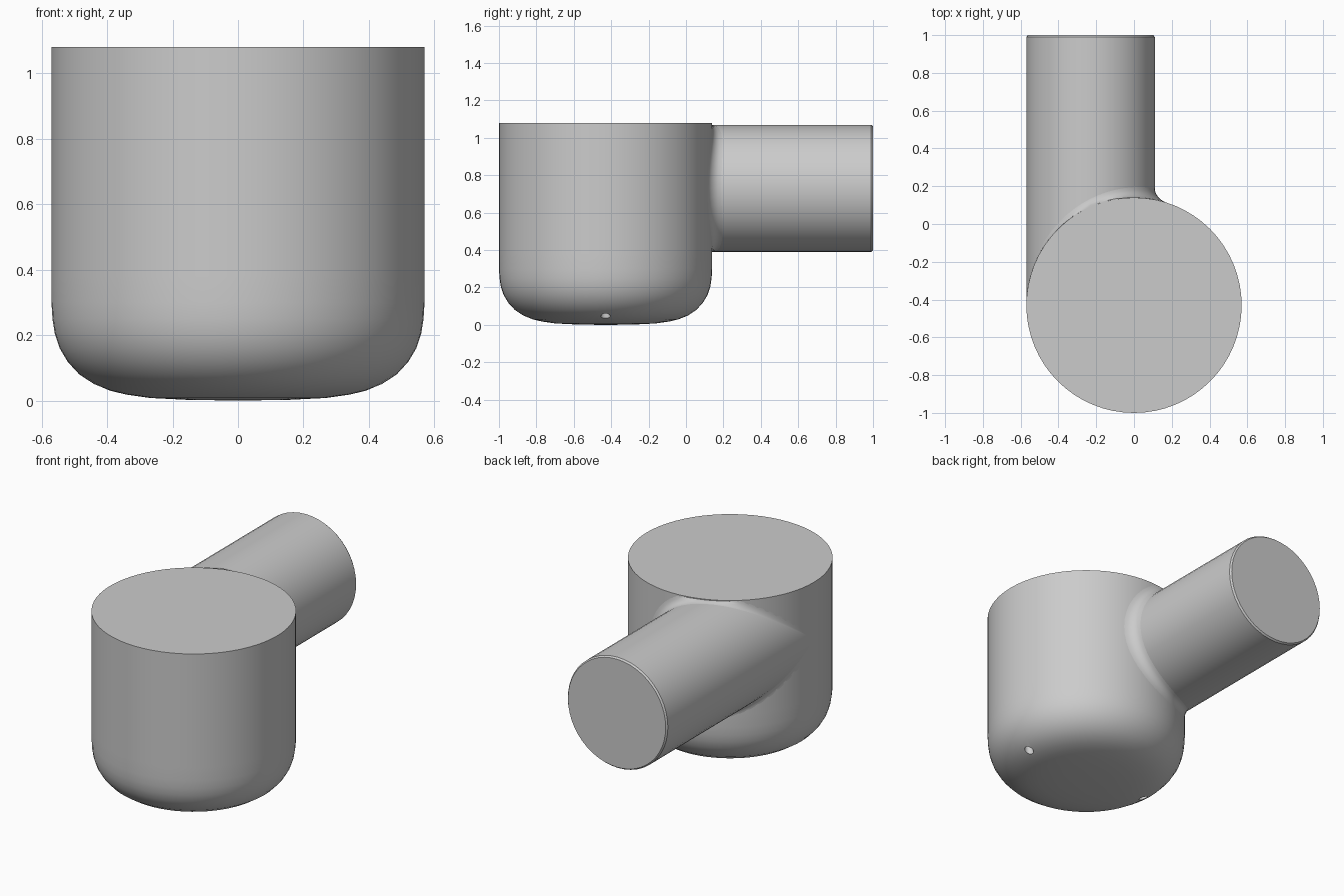
import bpy, bmesh, math
from mathutils import Matrix, Vector

cube = bpy.data.objects.get("Cube")
if cube:
    bpy.data.objects.remove(cube, do_unlink=True)

GREY = (0.6, 0.6, 0.6, 1.0)
mat = bpy.data.materials.new("plain grey")
mat.use_nodes = True
mat.diffuse_color = GREY
for node in mat.node_tree.nodes:
    if node.type == 'BSDF_PRINCIPLED':
        node.inputs["Base Color"].default_value = GREY

BODY_R, BODY_Y, TOP = 0.57, -0.43, 1.08
PIPE_R, PIPE_X, PIPE_Z = 0.34, -0.23, 0.73


def finish(name, bm):
    bmesh.ops.remove_doubles(bm, verts=bm.verts, dist=0.0002)
    bmesh.ops.recalc_face_normals(bm, faces=bm.faces)
    mesh = bpy.data.meshes.new(name)
    bm.to_mesh(mesh)
    bm.free()
    mesh.materials.append(mat)
    obj = bpy.data.objects.new(name, mesh)
    bpy.context.collection.objects.link(obj)
    return obj


def activate(obj):
    bpy.ops.object.select_all(action='DESELECT')
    obj.select_set(True)
    bpy.context.view_layer.objects.active = obj


def smooth(obj):
    activate(obj)
    bpy.ops.object.shade_smooth_by_angle(angle=math.radians(30))


def skin(bm, rings):
    """Join successive closed rings of points with quads."""
    rows = [[bm.verts.new(p) for p in ring] for ring in rings]
    n = len(rows[0])
    for a, b in zip(rows, rows[1:]):
        for i in range(n):
            j = (i + 1) % n
            bm.faces.new((a[i], a[j], b[j], b[i]))


def lathe(name, profile, segments, matrix):
    bm = bmesh.new()
    angles = [math.tau * i / segments for i in range(segments)]
    skin(bm, [[matrix @ Vector((r * math.cos(t), r * math.sin(t), z)) for t in angles]
              for r, z in profile])
    return finish(name, bm)


# Upright vessel with a dished bottom
dish = [(0, 0), (0.15, 0.002), (0.27, 0.008), (0.34, 0.018), (0.39, 0.03),
        (0.44, 0.05), (0.485, 0.08), (0.52, 0.118), (0.545, 0.16),
        (0.56, 0.205), (0.567, 0.25), (BODY_R, 0.3)]
body = lathe("vessel_body", dish + [(BODY_R, 0.38), (BODY_R, TOP), (0, TOP)],
             64, Matrix.Translation((0, BODY_Y, 0)))

# Two small drain holes in the dished bottom
for side in (-1, 1):
    cutter = lathe("drain_cutter", [(0, -0.1), (0.026, -0.1), (0.026, 0.1), (0, 0.1)],
                   16, Matrix.Translation((side * 0.43, BODY_Y, 0.05)))
    cutter.hide_render = True
    cut = body.modifiers.new("drain_hole", 'BOOLEAN')
    cut.operation = 'DIFFERENCE'
    cut.solver = 'EXACT'
    cut.object = cutter
    activate(body)
    bpy.ops.object.modifier_apply(modifier=cut.name)
    bpy.data.objects.remove(cutter, do_unlink=True)
smooth(body)

# Side pipe, tangent to the vessel wall on one side
pipe_frame = Matrix.Translation((PIPE_X, 0, PIPE_Z)) @ Matrix.Rotation(-math.pi / 2, 4, 'X')
pipe = lathe("side_pipe", [(0, BODY_Y), (PIPE_R, BODY_Y), (PIPE_R, 0.99),
                           (PIPE_R - 0.008, 1.0), (0, 1.0)], 48, pipe_frame)
smooth(pipe)


# Rounded collar where the pipe meets the wall, fading out at the tangent side
def collar_point(t, a):
    f = 0.06 * math.sqrt(max(0, (1 + math.cos(t)) / 2))
    r = PIPE_R + f * (1 - math.cos(a))
    x = max(PIPE_X + r * math.cos(t), -BODY_R)
    z = min(PIPE_Z + r * math.sin(t), TOP - 0.004)
    wall = BODY_Y + math.sqrt(max(0, BODY_R ** 2 - x ** 2))
    return (x, wall + f * (1 - math.sin(a)), z)


bm = bmesh.new()
skin(bm, [[collar_point(math.tau * i / 48, math.pi / 2 * k / 5) for i in range(48)]
          for k in range(6)])
collar = finish("pipe_collar", bm)
smooth(collar)
